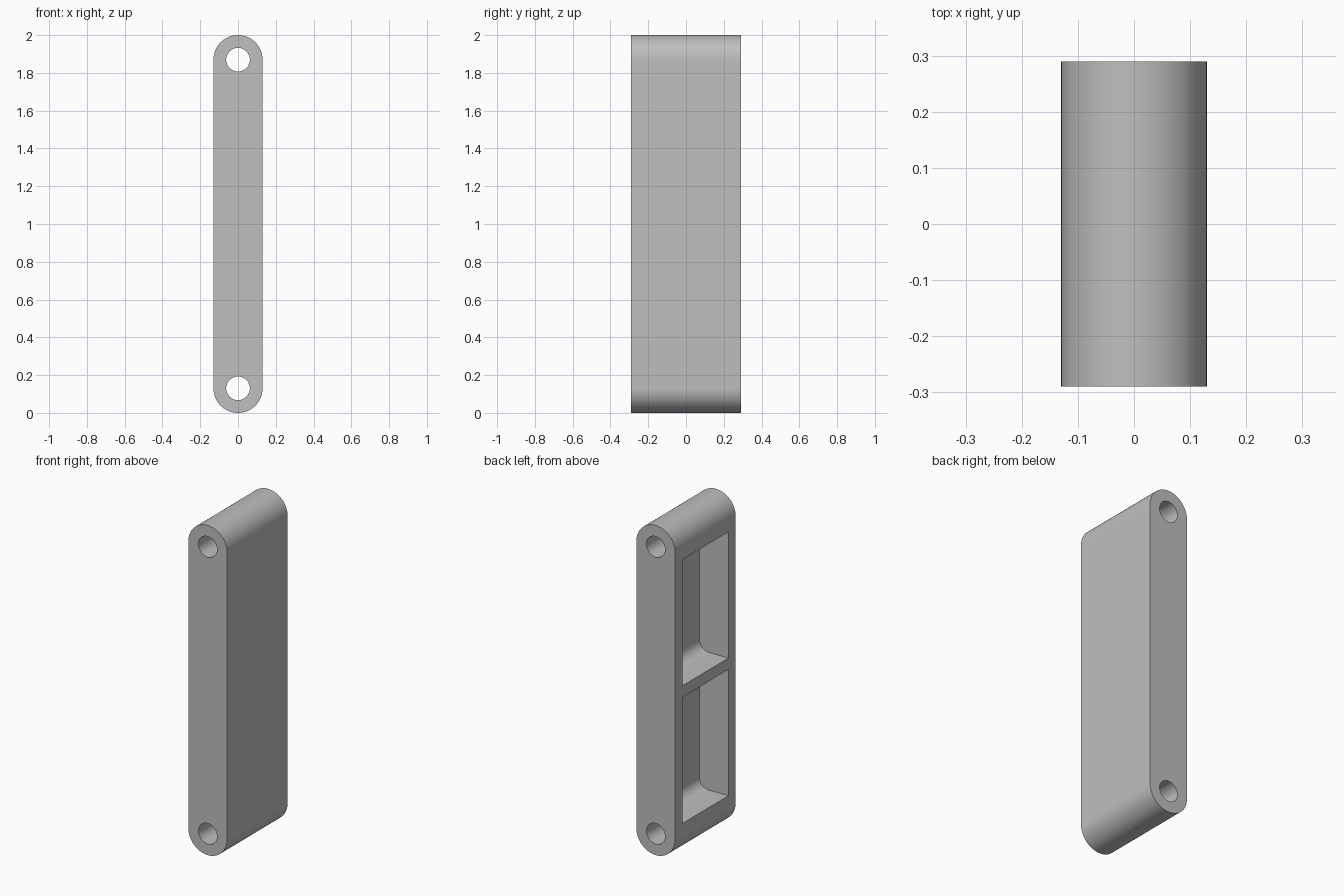
import bpy, bmesh
from math import sin, cos, pi, radians

cube = bpy.data.objects.get("Cube")
if cube:
    bpy.data.objects.remove(cube, do_unlink=True)

HEIGHT = 2.0
RADIUS = 0.13        # rounded ends
HALF_DEPTH = 0.29
HOLE_RADIUS = 0.0625
POCKET_FLOOR = 0.065  # x of the pocket floor
FILLET = 0.065
POCKETS = [(0.2, 0.965), (1.035, 1.8)]

grey = bpy.data.materials.new("plain grey")
grey.use_nodes = True
grey.diffuse_color = (0.52, 0.52, 0.52, 1)
grey.node_tree.nodes["Principled BSDF"].inputs["Base Color"].default_value = (0.52, 0.52, 0.52, 1)


def arc(cx, cz, r, start, end, steps):
    """Points of an arc in the xz plane, angles in degrees."""
    angles = [radians(start + (end - start) * i / steps) for i in range(steps + 1)]
    return [(cx + r * cos(a), cz + r * sin(a)) for a in angles]


def prism(name, outline, half_depth):
    """Extrude an xz outline along y, centred on y = 0."""
    bm = bmesh.new()
    face = bm.faces.new([bm.verts.new((x, -half_depth, z)) for x, z in outline])
    grown = bmesh.ops.extrude_face_region(bm, geom=[face])["geom"]
    verts = [g for g in grown if isinstance(g, bmesh.types.BMVert)]
    bmesh.ops.translate(bm, verts=verts, vec=(0, 2 * half_depth, 0))
    bmesh.ops.recalc_face_normals(bm, faces=bm.faces)
    mesh = bpy.data.meshes.new(name)
    bm.to_mesh(mesh)
    bm.free()
    mesh.materials.append(grey)
    obj = bpy.data.objects.new(name, mesh)
    bpy.context.collection.objects.link(obj)
    return obj


# Bar with two rounded ends
end_heights = (RADIUS, HEIGHT - RADIUS)
body = prism("link_body",
             arc(0, end_heights[1], RADIUS, 0, 180, 48)
             + arc(0, end_heights[0], RADIUS, 180, 360, 48), HALF_DEPTH)

# Pin holes through both ends
cutters = [prism("pin_hole_cutter", arc(0, z, HOLE_RADIUS, 0, 360, 64)[:-1], 0.5)
           for z in end_heights]

# Two pockets open to the right side, filleted where floor meets top and bottom
for low, high in POCKETS:
    cx = POCKET_FLOOR - FILLET
    outline = ([(-0.2, low)]
               + arc(cx, low + FILLET, FILLET, -90, 0, 12)
               + arc(cx, high - FILLET, FILLET, 0, 90, 12)
               + [(-0.2, high)])
    cutters.append(prism("pocket_cutter", outline, 0.22))

# Cut, then discard the cutters
bpy.context.view_layer.objects.active = body
for cutter in cutters:
    cutter.hide_render = True
    cut = body.modifiers.new("cut", "BOOLEAN")
    cut.operation = "DIFFERENCE"
    cut.solver = "EXACT"
    cut.object = cutter
    bpy.ops.object.modifier_apply(modifier=cut.name)
    bpy.data.objects.remove(cutter, do_unlink=True)

bpy.ops.object.select_all(action="DESELECT")
body.select_set(True)
bpy.ops.object.shade_smooth_by_angle(angle=radians(30))
